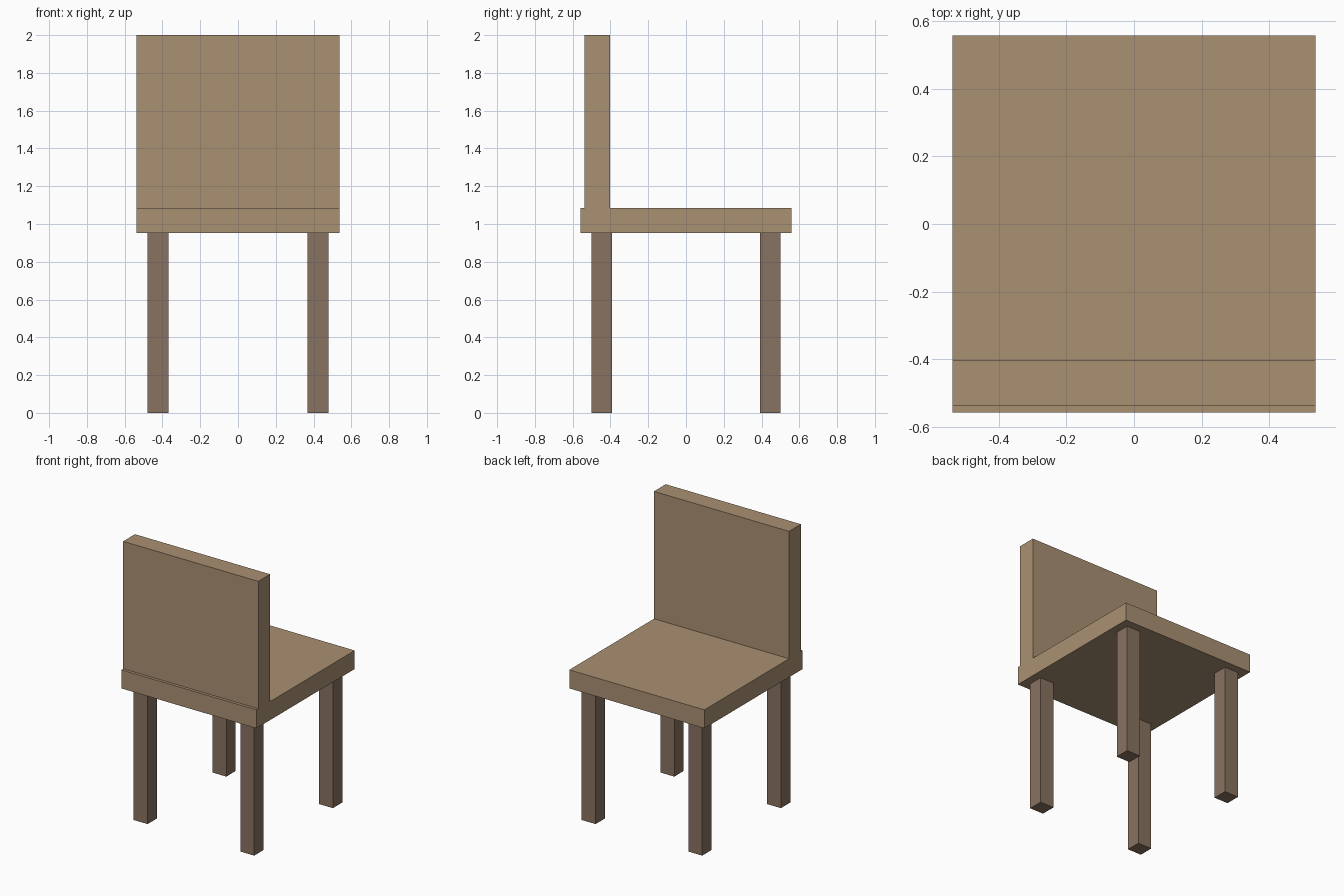
import bpy
import bmesh

if "Cube" in bpy.data.objects:
    bpy.data.objects.remove(bpy.data.objects["Cube"])


def material(name, color):
    mat = bpy.data.materials.new(name)
    mat.diffuse_color = color
    mat.use_nodes = True
    mat.node_tree.nodes["Principled BSDF"].inputs["Base Color"].default_value = mat.diffuse_color
    return mat


def prism(name, profile, x0, x1, mat):
    """Extrude a (y, z) profile along x from x0 to x1."""
    bm = bmesh.new()
    face = bm.faces.new([bm.verts.new((x0, y, z)) for y, z in profile])
    moved = bmesh.ops.extrude_face_region(bm, geom=[face], use_keep_orig=True)["geom"]
    verts = [v for v in moved if isinstance(v, bmesh.types.BMVert)]
    bmesh.ops.translate(bm, verts=verts, vec=(x1 - x0, 0, 0))
    bmesh.ops.recalc_face_normals(bm, faces=bm.faces)
    mesh = bpy.data.meshes.new(name)
    bm.to_mesh(mesh)
    bm.free()
    mesh.materials.append(mat)
    obj = bpy.data.objects.new(name, mesh)
    bpy.context.collection.objects.link(obj)
    return obj


light_wood = material("light_wood", (0.40, 0.28, 0.17, 1))
dark_wood = material("dark_wood", (0.25, 0.17, 0.12, 1))

# Seat and backrest: one continuous side profile
W, D = 0.537, 0.558
LOW, TOP = 0.952, 1.085
prism("seat_and_backrest",
      [(-D, LOW), (D, LOW), (D, TOP), (-0.403, TOP),
       (-0.403, 2.0), (-0.537, 2.0), (-0.537, TOP), (-D, TOP)],
      -W, W, light_wood)

# Four square legs
for y_name, y0, y1 in (("front", -0.50, -0.393), ("back", 0.393, 0.50)):
    for x_name, x0, x1 in (("left", -0.479, -0.368), ("right", 0.368, 0.479)):
        prism(f"{y_name}_{x_name}_leg",
              [(y0, 0), (y1, 0), (y1, LOW), (y0, LOW)], x0, x1, dark_wood)
